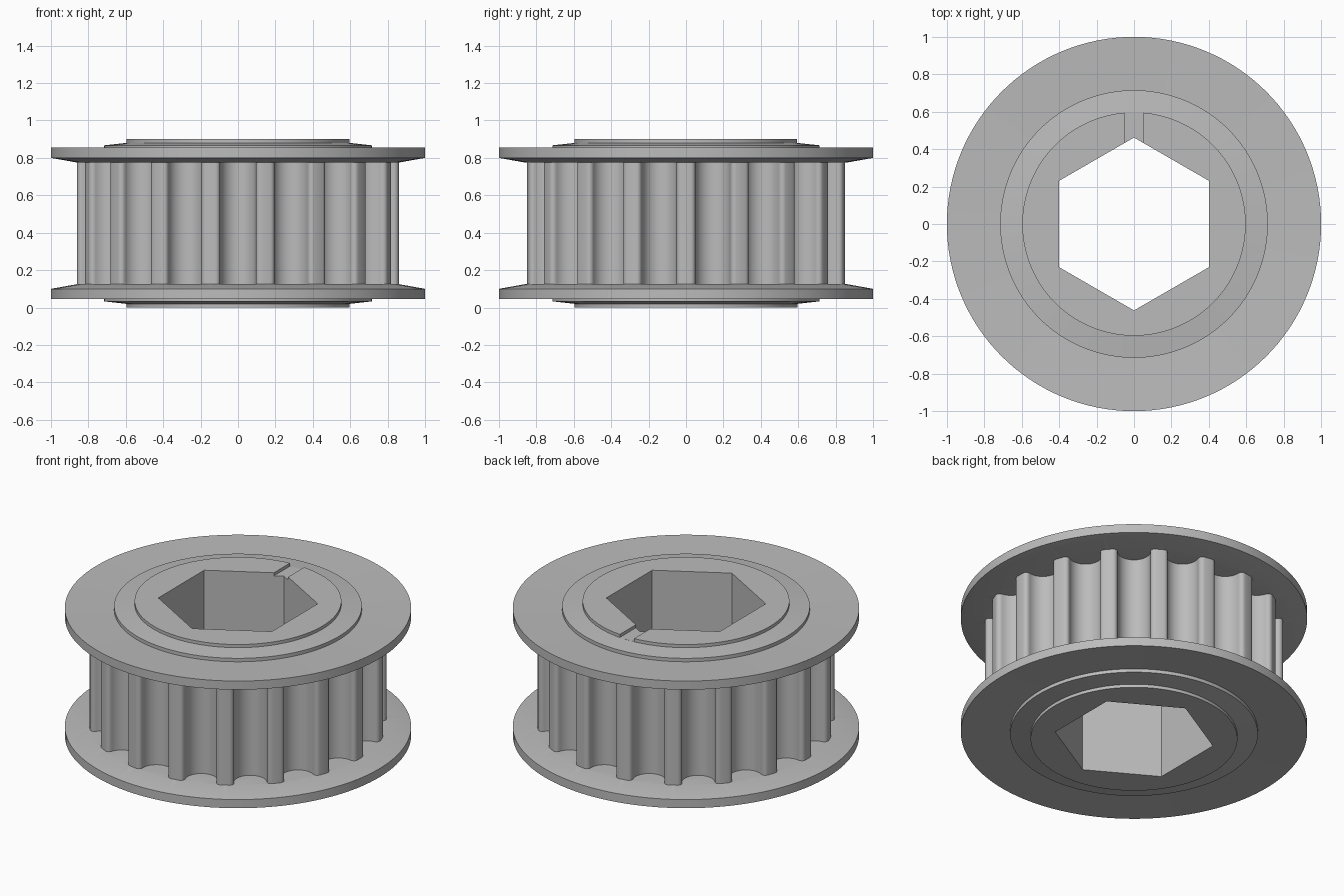
import bpy, bmesh, math
from mathutils import Matrix

if "Cube" in bpy.data.objects:
    bpy.data.objects.remove(bpy.data.objects["Cube"])

H = 0.90        # overall height
TEETH = 18

steel = bpy.data.materials.new("grey_metal")
steel.diffuse_color = (0.5, 0.5, 0.5, 1)
steel.use_nodes = True
steel.node_tree.nodes["Principled BSDF"].inputs["Base Color"].default_value = steel.diffuse_color


def add_object(name, bm):
    bmesh.ops.recalc_face_normals(bm, faces=bm.faces)
    me = bpy.data.meshes.new(name)
    bm.to_mesh(me)
    bm.free()
    me.materials.append(steel)
    ob = bpy.data.objects.new(name, me)
    bpy.context.collection.objects.link(ob)
    return ob


def prism(name, outline, z0, z1):
    bm = bmesh.new()
    low = [bm.verts.new((x, y, z0)) for x, y in outline]
    top = [bm.verts.new((x, y, z1)) for x, y in outline]
    n = len(outline)
    bm.faces.new(low[::-1])
    bm.faces.new(top)
    for i in range(n):
        j = (i + 1) % n
        bm.faces.new((low[i], low[j], top[j], top[i]))
    return add_object(name, bm)


def lathe(name, profile, seg=128):
    # closed solid turned about z; the first and last rings are capped
    bm = bmesh.new()
    rings = [[bm.verts.new((r * math.cos(2 * math.pi * i / seg),
                            r * math.sin(2 * math.pi * i / seg), z))
              for i in range(seg)] for r, z in profile]
    for a, b in zip(rings, rings[1:]):
        for i in range(seg):
            j = (i + 1) % seg
            bm.faces.new((a[i], a[j], b[j], b[i]))
    bm.faces.new(rings[0][::-1])
    bm.faces.new(rings[-1])
    return add_object(name, bm)


def arc(cx, cy, r, a0, a1, n):
    return [(cx + r * math.cos(math.radians(a0 + (a1 - a0) * i / n)),
             cy + r * math.sin(math.radians(a0 + (a1 - a0) * i / n)))
            for i in range(n + 1)]


# toothed barrel: round-bottomed grooves with rounded tooth tips
fillet = arc(0.12, 0.826, 0.025, 180, 81.7, 5)
groove = [(-t, r) for t, r in fillet[::-1]]
groove += arc(0, 0.82, 0.095, 180, 360, 16)
groove += fillet
pitch = 2 * math.pi / TEETH
outline = []
for k in range(TEETH):
    a = k * pitch
    outline += [(t * math.cos(a) + r * math.sin(a),
                 t * math.sin(a) - r * math.cos(a)) for t, r in groove]
    m = a + pitch / 2
    outline.append((0.86 * math.sin(m), -0.86 * math.cos(m)))
pulley = prism("toothed_pulley", outline, 0.10, H - 0.10)

# upper flange with stepped collar and hub, mirrored for the lower one
profile = [(0.86, 0.775), (1.0, 0.80), (1.0, 0.855), (0.715, 0.845),
           (0.715, 0.867), (0.597, 0.88), (0.597, 0.90)]
upper = lathe("upper_flange", profile)
lower = lathe("lower_flange", [(r, H - z) for r, z in profile])

# hexagonal bore and index slot cutters
hexagon = [(0.4619 * math.sin(i * math.pi / 3), 0.4619 * math.cos(i * math.pi / 3))
           for i in range(6)]
bore = prism("bore_cutter", hexagon, -0.2, H + 0.2)
slot = prism("slot_cutter", [(-0.05, 0.2), (0.05, 0.2), (0.05, 0.66), (-0.05, 0.66)],
             0.8805, H + 0.2)

for tool, op in ((upper, 'UNION'), (lower, 'UNION'),
                 (bore, 'DIFFERENCE'), (slot, 'DIFFERENCE')):
    mod = pulley.modifiers.new(tool.name, 'BOOLEAN')
    mod.operation = op
    mod.solver = 'EXACT'
    mod.object = tool

# bake the cuts, then drop the helpers
dg = bpy.context.evaluated_depsgraph_get()
pulley.data = bpy.data.meshes.new_from_object(pulley.evaluated_get(dg))
pulley.modifiers.clear()
for tool in (upper, lower, bore, slot):
    bpy.data.objects.remove(tool)

bpy.context.view_layer.objects.active = pulley
pulley.select_set(True)
bpy.ops.object.shade_smooth_by_angle(angle=math.radians(25))
